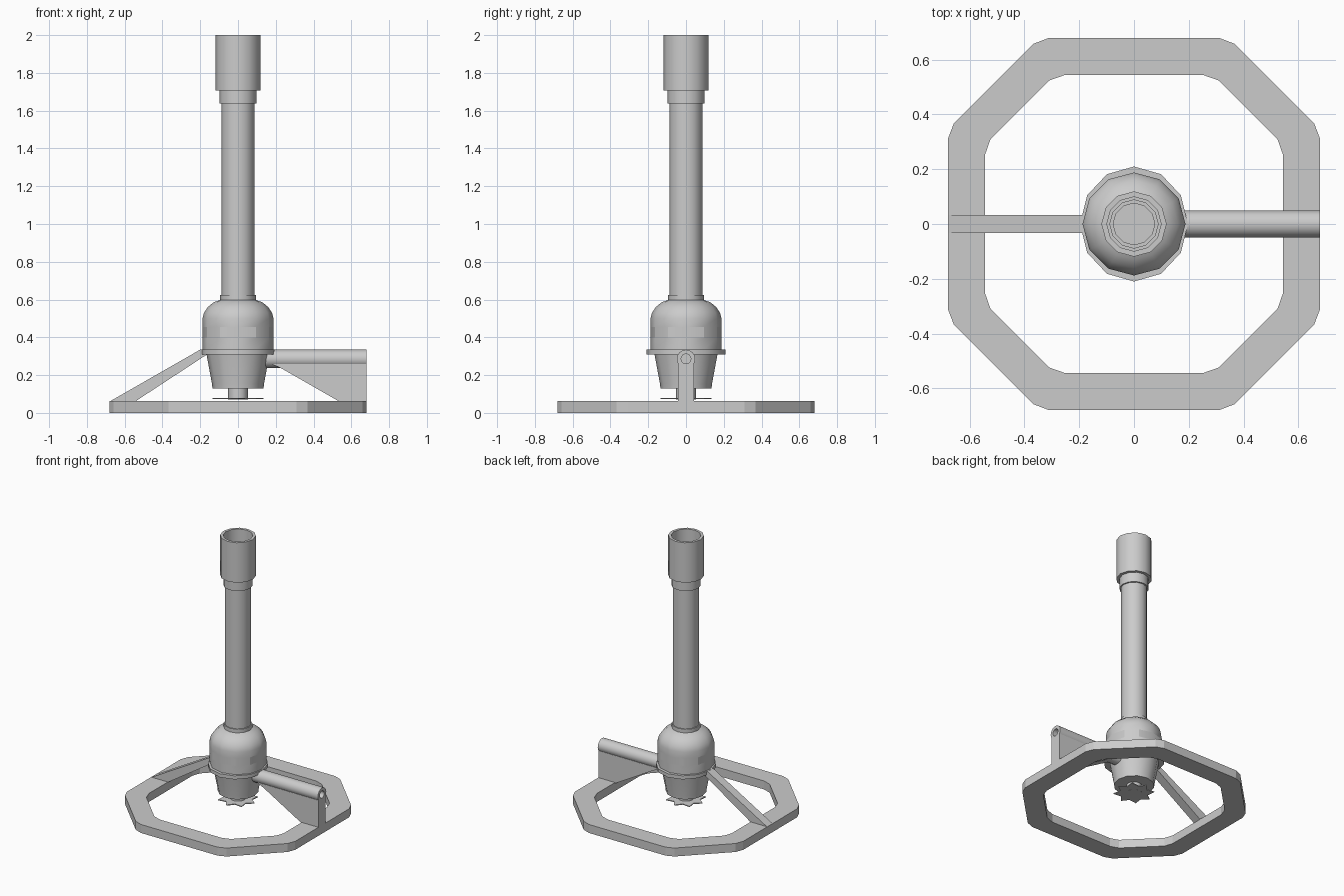
import bpy, bmesh, math
from mathutils import Matrix, Vector

if "Cube" in bpy.data.objects:
    bpy.data.objects.remove(bpy.data.objects["Cube"])


def finish(name, bm, smooth=True):
    bmesh.ops.remove_doubles(bm, verts=bm.verts, dist=1e-5)
    bmesh.ops.recalc_face_normals(bm, faces=bm.faces)
    me = bpy.data.meshes.new(name)
    bm.to_mesh(me)
    bm.free()
    ob = bpy.data.objects.new(name, me)
    bpy.context.collection.objects.link(ob)
    if smooth:
        bpy.ops.object.select_all(action='DESELECT')
        ob.select_set(True)
        bpy.context.view_layer.objects.active = ob
        bpy.ops.object.shade_smooth_by_angle(angle=math.radians(35))
    return ob


def lathe(profile, sides):
    """Revolve (radius, z) points around z."""
    bm = bmesh.new()
    vs = [bm.verts.new((r, 0, z)) for r, z in profile]
    es = [bm.edges.new(p) for p in zip(vs, vs[1:])]
    bmesh.ops.spin(bm, geom=vs + es, cent=(0, 0, 0), axis=(0, 0, 1),
                   angle=2 * math.pi, steps=sides)
    bmesh.ops.remove_doubles(bm, verts=bm.verts, dist=1e-5)
    bmesh.ops.recalc_face_normals(bm, faces=bm.faces)
    return bm


def prism(points, offset):
    """Extrude a flat polygon of 3D points by an offset vector."""
    bm = bmesh.new()
    f = bm.faces.new([bm.verts.new(p) for p in points])
    g = bmesh.ops.extrude_face_region(bm, geom=[f], use_keep_orig=True)
    bmesh.ops.translate(bm, vec=Vector(offset),
                        verts=[v for v in g['geom'] if isinstance(v, bmesh.types.BMVert)])
    return bm


# base ring: octagon with clipped corners
def octagon(corner):
    pts = []
    for k in range(4):
        c, s = round(math.cos(k * math.pi / 2)), round(math.sin(k * math.pi / 2))
        pts += [(c * x - s * y, s * x + c * y) for x, y in corner]
    return pts


outer = octagon([(.68, .31), (.658, .367), (.367, .658), (.31, .68)])
inner = octagon([(.545, .25), (.524, .31), (.31, .524), (.25, .545)])
bm = bmesh.new()
loops = [[bm.verts.new((x, y, z)) for x, y in pts]
         for pts, z in ((outer, 0), (outer, .062), (inner, .062), (inner, 0))]
n = len(outer)
for a, b in zip(loops, loops[1:] + loops[:1]):
    for i in range(n):
        j = (i + 1) % n
        bm.faces.new((a[i], a[j], b[j], b[i]))
finish("base_ring", bm, False)

# domed collar with four recessed air slots
bm = lathe([(0, .335), (.188, .335), (.188, .40), (.188, .455), (.188, .50), (.18, .53),
            (.16, .56), (.13, .585), (.095, .598), (.095, .625), (0, .625)], 12)
slots = []
for f in bm.faces:
    c = f.calc_center_median()
    a = math.degrees(math.atan2(c.y, c.x)) % 90
    if .40 < c.z < .455 and math.hypot(c.x, c.y) > .15 and abs(a - 45) > 20:
        slots.append(f)
g = bmesh.ops.extrude_face_region(bm, geom=slots)
for v in g['geom']:
    if isinstance(v, bmesh.types.BMVert):
        v.co.x *= .91
        v.co.y *= .91
finish("air_collar", bm)

# flange, slightly narrower across x
bm = lathe([(0, .31), (.21, .31), (.21, .336), (0, .336)], 12)
bmesh.ops.scale(bm, vec=(.94, 1, 1), verts=bm.verts)
finish("flange", bm)

# tapered cup and stem under the collar
finish("lower_cup", lathe([(0, .13), (.135, .13), (.138, .155), (.167, .312), (0, .312)], 12))
finish("valve_stem", lathe([(0, .072), (.052, .072), (.052, .135), (0, .135)], 12))

# thin star-shaped adjusting wheel
star = []
for i in range(16):
    r, a = (.135 if i % 2 == 0 else .095), i * math.pi / 8
    star.append((r * math.cos(a), r * math.sin(a), .073))
finish("star_wheel", prism(star, (0, 0, .006)), False)

# hollow barrel with stepped mouth
finish("barrel", lathe([(0, .6), (.088, .6), (.088, 1.637), (.098, 1.637), (.098, 1.708),
                        (.119, 1.708), (.119, 2), (.099, 2), (.099, 1.9), (.088, 1.9),
                        (.088, 1.71), (.076, 1.71), (.076, .66), (0, .66)], 12))

# sloping rear leg
bm = prism([(-.68, -.032, .06), (-.545, -.032, .06), (-.16, -.032, .312), (-.16, -.032, .335),
            (-.2, -.032, .335)], (0, .064, 0))
finish("sloping_leg", bm, False)

# gas inlet tube with open end, carried on a web
bm = lathe([(0, .12), (.049, .12), (.049, .68), (.026, .68), (.026, .45), (0, .45)], 16)
bmesh.ops.transform(bm, verts=bm.verts,
                    matrix=Matrix.Translation((0, 0, .286)) @ Matrix.Rotation(math.pi / 2, 4, 'Y'))
finish("inlet_tube", bm)
finish("inlet_web", prism([(.545, -.042, .055), (.68, -.042, .055), (.68, -.042, .259),
                           (.18, -.042, .259), (.24, -.042, .23)], (0, .084, 0)), False)
